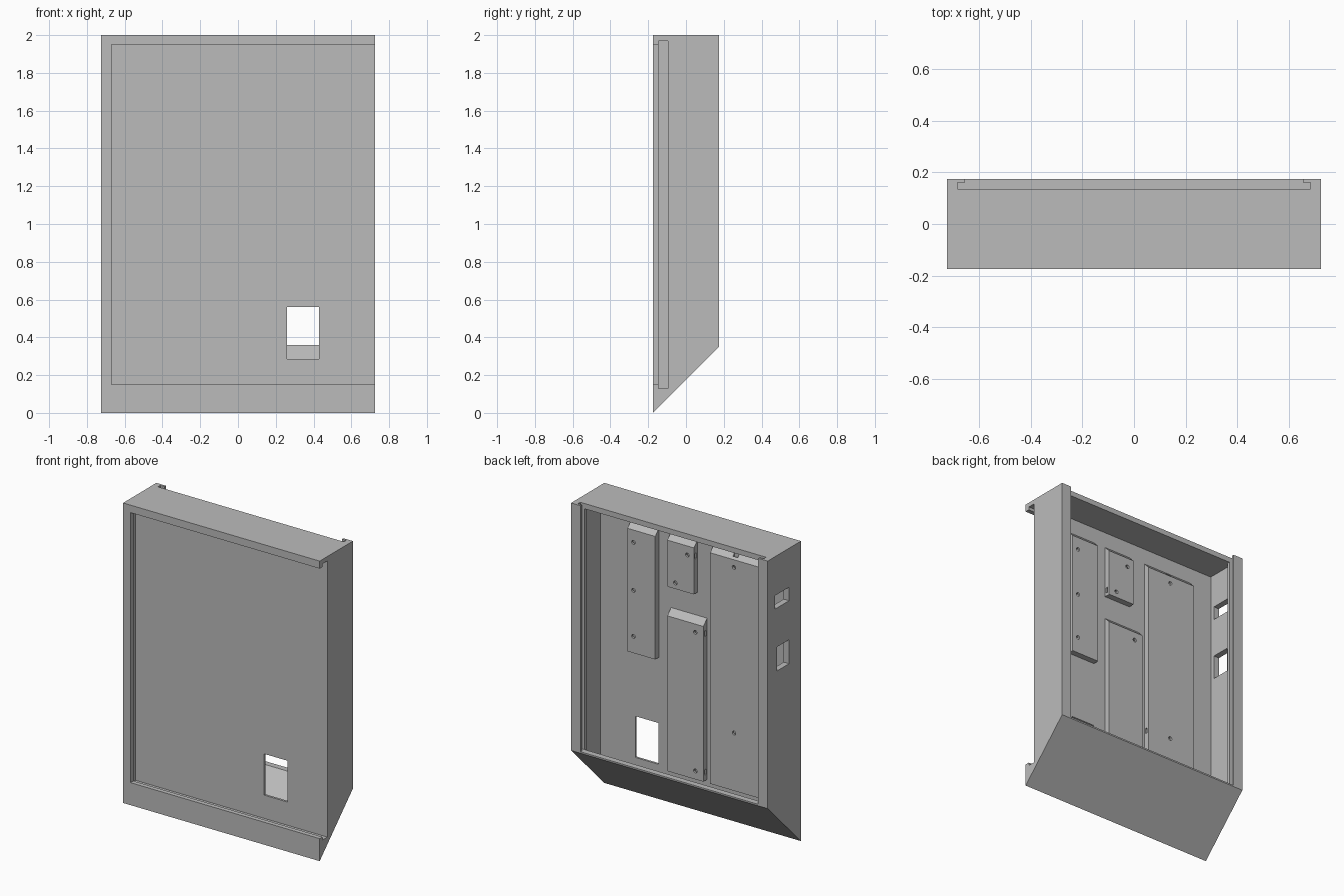
import bpy, bmesh, math
from mathutils import Matrix

if "Cube" in bpy.data.objects:
    bpy.data.objects.remove(bpy.data.objects["Cube"])

grey = bpy.data.materials.new("plain grey")
grey.use_nodes = True
grey.diffuse_color = (0.5, 0.5, 0.5, 1)
grey.node_tree.nodes["Principled BSDF"].inputs["Base Color"].default_value = (0.5, 0.5, 0.5, 1)


def finish(name, bm):
    bmesh.ops.recalc_face_normals(bm, faces=bm.faces)
    mesh = bpy.data.meshes.new(name)
    bm.to_mesh(mesh)
    bm.free()
    mesh.materials.append(grey)
    ob = bpy.data.objects.new(name, mesh)
    bpy.context.collection.objects.link(ob)
    return ob


def extrude_profile(name, x0, x1, profile):
    """Extrude a (y, z) outline along x."""
    bm = bmesh.new()
    face = bm.faces.new([bm.verts.new((x0, y, z)) for y, z in profile])
    ext = bmesh.ops.extrude_face_region(bm, geom=[face])
    verts = [g for g in ext["geom"] if isinstance(g, bmesh.types.BMVert)]
    bmesh.ops.translate(bm, verts=verts, vec=(x1 - x0, 0, 0))
    return finish(name, bm)


def box(name, x0, x1, y0, y1, z0, z1):
    return extrude_profile(name, x0, x1, [(y0, z0), (y1, z0), (y1, z1), (y0, z1)])


def peg(name, x, z, radius, y0, y1):
    """Cylinder along y."""
    bm = bmesh.new()
    place = Matrix.Translation((x, (y0 + y1) / 2, z)) @ Matrix.Rotation(math.pi / 2, 4, "X")
    bmesh.ops.create_cone(bm, cap_ends=True, segments=16, radius1=radius,
                          radius2=radius, depth=y1 - y0, matrix=place)
    return finish(name, bm)


def cut(target, cutter):
    mod = target.modifiers.new("cut", "BOOLEAN")
    mod.operation = "DIFFERENCE"
    mod.solver = "EXACT"
    mod.object = cutter
    bpy.context.view_layer.objects.active = target
    bpy.ops.object.modifier_apply(modifier=mod.name)
    bpy.data.objects.remove(cutter)


W, D, H = 0.725, 0.175, 2.0        # half width, half depth, height
INNER, LIP = 0.685, 0.655          # inner wall and rear lip half widths
PANEL = -0.08                      # rear surface of the front panel
BOSS = -0.04                       # rear surface of the mounting blocks

# Casing with sloping underside
casing = extrude_profile("casing", -W, W, [(-D, 0), (D, 2 * D), (D, H), (-D, H)])

# Front recess and slide-in groove, open on one side
cut(casing, box("front_opening", -0.67, 1, -0.3, -0.12, 0.15, 1.95))
cut(casing, box("front_groove", -0.69, 1, -0.145, -0.095, 0.13, 1.97))

# Rear cavity, lid groove and lid opening
cut(casing, extrude_profile("cavity", -INNER, INNER,
                            [(PANEL, 0.145), (0.135, 0.36), (0.135, 1.965), (PANEL, 1.965)]))
cut(casing, box("lid_groove", -INNER, INNER, 0.135, 0.16, 0.36, 2.1))
cut(casing, box("lid_opening", -LIP, LIP, 0.15, 0.3, 0.36, 2.1))

# Window in the front panel and cable ports in the side wall
cut(casing, box("window", 0.26, 0.43, -0.12, -0.05, 0.285, 0.56))
cut(casing, box("upper_port", -0.8, -0.6, -0.05, 0.097, 1.65, 1.74))
cut(casing, box("lower_port", -0.8, -0.6, -0.05, 0.075, 1.23, 1.39))

# Inner rails behind the lid groove
for side, s in (("left", 1), ("right", -1)):
    x0, x1 = sorted((s * LIP, s * INNER))
    box(side + "_lid_rail", x0, x1, 0.115, 0.135, 0.34, 1.965)

# Mounting blocks: x range, z range, screw holes with nut slot direction (x, z)
blocks = {
    "tall_block": (0.255, 0.46, 1.0, 1.82,
                   [(0.416, 1.737, 1, 0), (0.416, 1.417, 1, 0), (0.416, 1.11, 1, 0)]),
    "short_block": (-0.03, 0.166, 1.51, 1.82, [(0.019, 1.76, -1, 0), (0.107, 1.55, 1, 0)]),
    "middle_block": (-0.10, 0.166, 0.28, 1.315, [(-0.04, 1.26, -1, 0), (-0.04, 0.336, -1, 0)]),
    "wide_block": (-0.515, -0.15, 0.28, 1.82, [(-0.326, 1.77, 0, 1), (-0.326, 0.665, 1, 0)]),
}
for name, (x0, x1, z0, z1, holes) in blocks.items():
    block = extrude_profile(name, x0, x1,
                            [(PANEL, z0), (BOSS, z0), (BOSS, z1), (PANEL, z1 + 0.04)])
    for x, z, dx, dz in holes:
        r = 0.018
        far_x = {1: x1 + 0.02, -1: x0 - 0.02}.get(dx, x)
        xa, xb = sorted((x - dx * r, far_x)) if dx else (x - r, x + r)
        za, zb = (z - r, z1 + 0.1) if dz else (z - r, z + r)
        cut(block, box("nut_slot", xa, xb, -0.07, -0.054, za, zb))
        cut(block, peg("screw_hole", x, z, 0.013, -0.075, -0.02))
